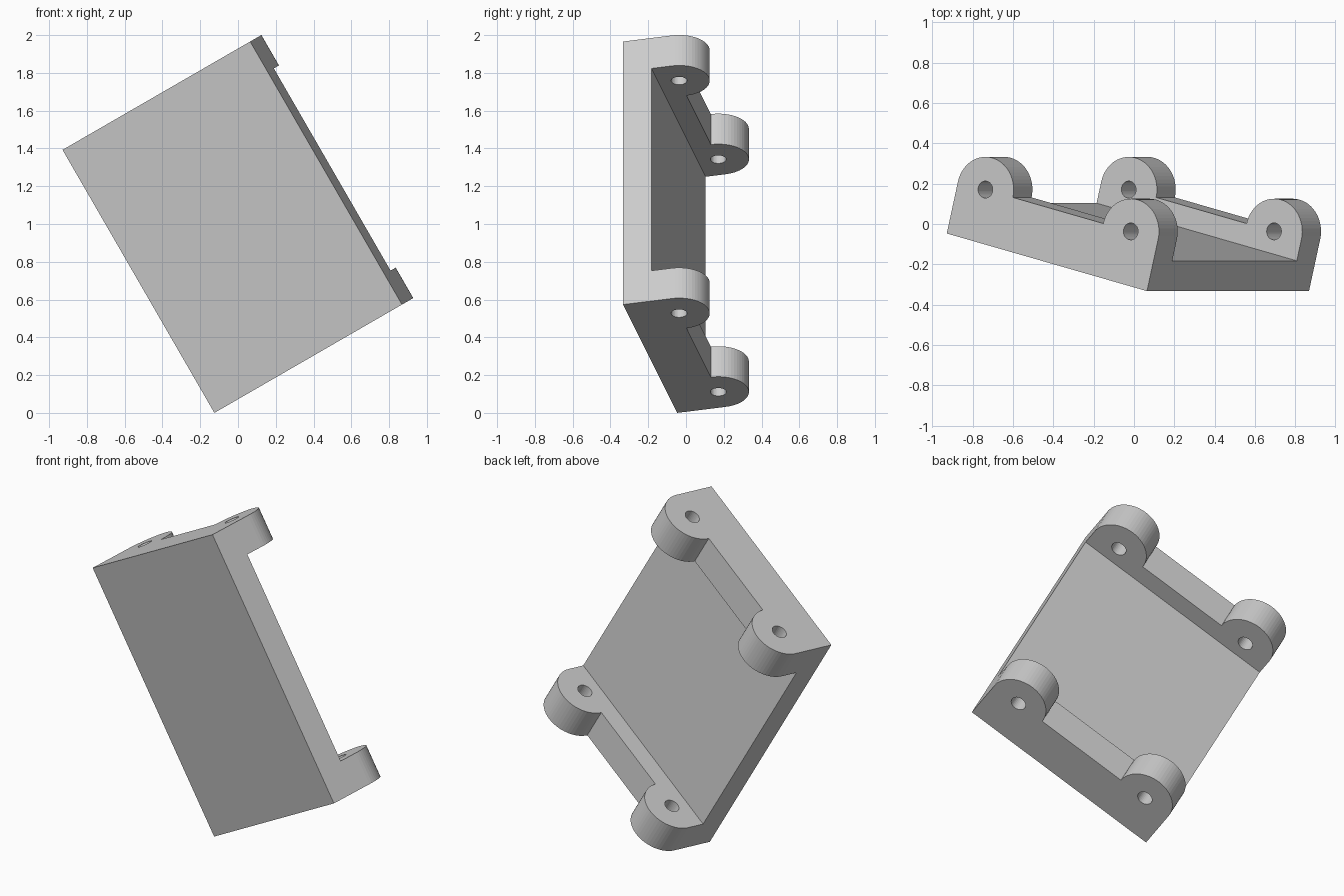
import bpy, bmesh
from math import pi, cos, sin, radians
from mathutils import Matrix

if "Cube" in bpy.data.objects:
    bpy.data.objects.remove(bpy.data.objects["Cube"])

WIDTH, LENGTH = 1.182, 1.608      # plate size
FLOOR, WALL = 0.155, 0.186        # plate and end wall thickness
R, HOLE_R, AXIS = 0.162, 0.042, 0.265  # lug radius, hole radius, hole height
LUGS = (R, WIDTH - R)


def prism(name, points, z0, z1):
    """Extrude a closed profile from z0 to z1."""
    bm = bmesh.new()
    face = bm.faces.new([bm.verts.new((x, y, z0)) for x, y in points])
    ext = bmesh.ops.extrude_face_region(bm, geom=[face])
    verts = [g for g in ext["geom"] if isinstance(g, bmesh.types.BMVert)]
    bmesh.ops.translate(bm, verts=verts, vec=(0, 0, z1 - z0))
    bmesh.ops.recalc_face_normals(bm, faces=bm.faces)
    mesh = bpy.data.meshes.new(name)
    bm.to_mesh(mesh)
    bm.free()
    obj = bpy.data.objects.new(name, mesh)
    bpy.context.collection.objects.link(obj)
    return obj


def arc(cx, cy, r, a0, a1, n):
    return [(cx + r * cos(a0 + (a1 - a0) * i / n),
             cy + r * sin(a0 + (a1 - a0) * i / n)) for i in range(n + 1)]


def cut(target, cutter):
    cutter.hide_render = True
    mod = target.modifiers.new("cut", "BOOLEAN")
    mod.operation = "DIFFERENCE"
    mod.solver = "EXACT"
    mod.object = cutter
    bpy.context.view_layer.objects.active = target
    bpy.ops.object.modifier_apply(modifier=mod.name)
    bpy.data.objects.remove(cutter)


# End profile with two rounded lugs, extruded over the full length
profile = [(0, 0), (WIDTH, 0)]
for cx in reversed(LUGS):
    profile += arc(cx, AXIS, R, 0, pi, 28)
bracket = prism("mounting_bracket", profile, 0, LENGTH)

# Open channel between the end walls
channel = [(-0.2, FLOOR), (WIDTH + 0.2, FLOOR), (WIDTH + 0.2, 1), (-0.2, 1)]
cut(bracket, prism("channel_cutter", channel, WALL, LENGTH - WALL))

# Pin holes through both walls
for cx in LUGS:
    circle = arc(cx, AXIS, HOLE_R, 0, 2 * pi, 32)[:-1]
    cut(bracket, prism("hole_cutter", circle, -0.1, LENGTH + 0.1))

# Tilt the bracket so it stands on its lowest corner
bracket.matrix_world = (Matrix.Translation((-0.125, -0.047, 0))
                        @ Matrix.Rotation(radians(-30), 4, "Y")
                        @ Matrix.Rotation(radians(-14), 4, "Z"))
